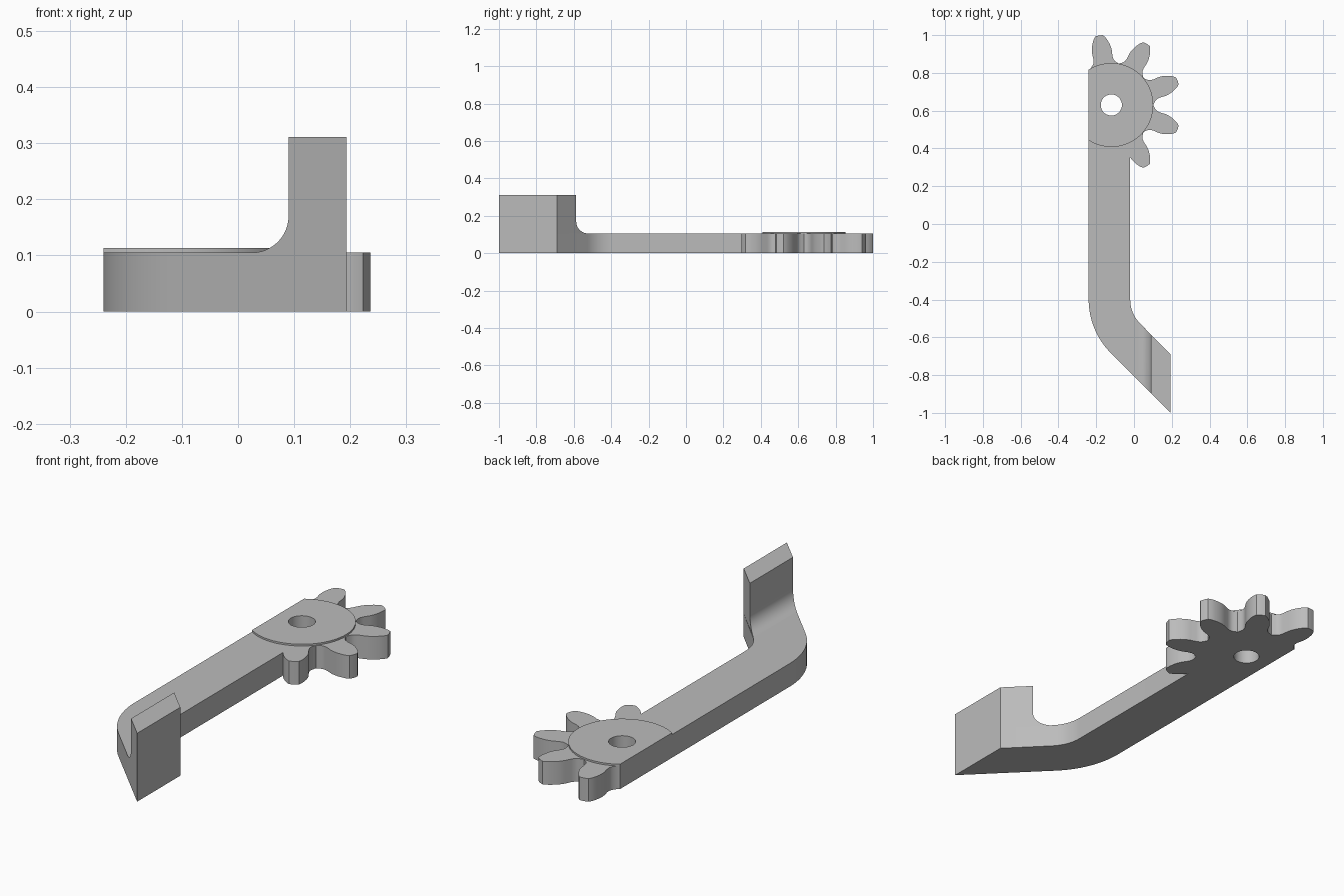
import bpy, bmesh, math
from math import cos, sin, radians

cube = bpy.data.objects.get("Cube")
if cube:
    bpy.data.objects.remove(cube)

grey = bpy.data.materials.new("plain_grey")
grey.use_nodes = True
grey.diffuse_color = (0.5, 0.5, 0.5, 1)
grey.node_tree.nodes["Principled BSDF"].inputs["Base Color"].default_value = (0.5, 0.5, 0.5, 1)

HUB = (-0.12, 0.63)      # gear centre
ROOT, BORE = 0.222, 0.056
LEFT, RIGHT, END = -0.24, -0.02, 0.193
THICK = 0.105


def arc(cx, cy, r, a0, a1, n):
    """Points on an arc, angles in degrees."""
    angles = [radians(a0 + (a1 - a0) * i / n) for i in range(n + 1)]
    return [(cx + r * cos(a), cy + r * sin(a)) for a in angles]


def slab(name, loops, z0, z1, place=None):
    """Extrude closed outlines (inner ones become holes), then shade and colour."""
    curve = bpy.data.curves.new(name, 'CURVE')
    curve.dimensions, curve.fill_mode = '2D', 'BOTH'
    curve.extrude = (z1 - z0) / 2
    for loop in loops:
        spline = curve.splines.new('POLY')
        spline.points.add(len(loop) - 1)
        for point, (x, y) in zip(spline.points, loop):
            point.co = (x, y, 0, 1)
        spline.use_cyclic_u = True
    obj = bpy.data.objects.new(name, curve)
    bpy.context.collection.objects.link(obj)
    bpy.ops.object.select_all(action='DESELECT')
    obj.select_set(True)
    bpy.context.view_layer.objects.active = obj
    bpy.ops.object.convert(target='MESH')
    obj = bpy.context.view_layer.objects.active
    bm = bmesh.new()
    bm.from_mesh(obj.data)
    for v in bm.verts:
        v.co.z += (z0 + z1) / 2
        if place:
            v.co = place(*v.co)
    bmesh.ops.remove_doubles(bm, verts=bm.verts, dist=0.0002)
    bmesh.ops.recalc_face_normals(bm, faces=bm.faces)
    bm.to_mesh(obj.data)
    bm.free()
    obj.data.materials.clear()
    obj.data.materials.append(grey)
    bpy.ops.object.shade_smooth_by_angle(angle=radians(30))
    return obj


# Tooth flank: distance from the hub, half width
FLANK = [(0.219, 0.066), (0.226, 0.059), (0.238, 0.053), (0.255, 0.051), (0.285, 0.053),
         (0.305, 0.051), (0.325, 0.046), (0.345, 0.038), (0.36, 0.03), (0.372, 0.02)]


def tooth(angle, start=0):
    a = radians(angle)
    sides = [(r, -w) for r, w in FLANK[start:]] + [(0.374, 0)] + [(r, w) for r, w in reversed(FLANK)]
    return [(HUB[0] + r * cos(a) - w * sin(a), HUB[1] + r * sin(a) + w * cos(a)) for r, w in sides]


# Lever arm with its 45 degree bend and the half gear
BEND_X, BEND_Y, R_OUT, R_IN = 0.16, -0.40, 0.40, 0.18
outline = [(LEFT, 0.817)]
outline += arc(BEND_X, BEND_Y, R_OUT, 180, 225, 16)
outline += [(END, -1.0), (END, -0.69)]
outline += arc(BEND_X, BEND_Y, R_IN, 225, 180, 10)
outline += [(RIGHT, 0.352)]
for angle in range(-60, 101, 40):
    outline += tooth(angle, 5 if angle == -60 else 0)
    outline += arc(*HUB, ROOT, angle + 20, angle + 20, 1)[:1]
bore = arc(*HUB, BORE, 0, 350, 35)
slab("geared_arm", [outline, bore], 0, THICK)

# Thin raised boss around the bore, cut flat at the arm side
cut = math.degrees(math.acos((LEFT - HUB[0]) / ROOT))
slab("hub_boss", [arc(*HUB, ROOT, -cut, cut, 56), bore], THICK, 0.113)

# Upright tab with a filleted foot, sheared to follow the bent arm
FOOT = 0.065
tab = [(END, THICK), (END, 0.311), (0.09, 0.311)]
tab += arc(0.09 - FOOT, THICK + FOOT, FOOT, 0, -90, 12)
slab("upright_tab", [tab], -0.155, 0.155, lambda a, b, c: (a, c - a - 0.652, b))
